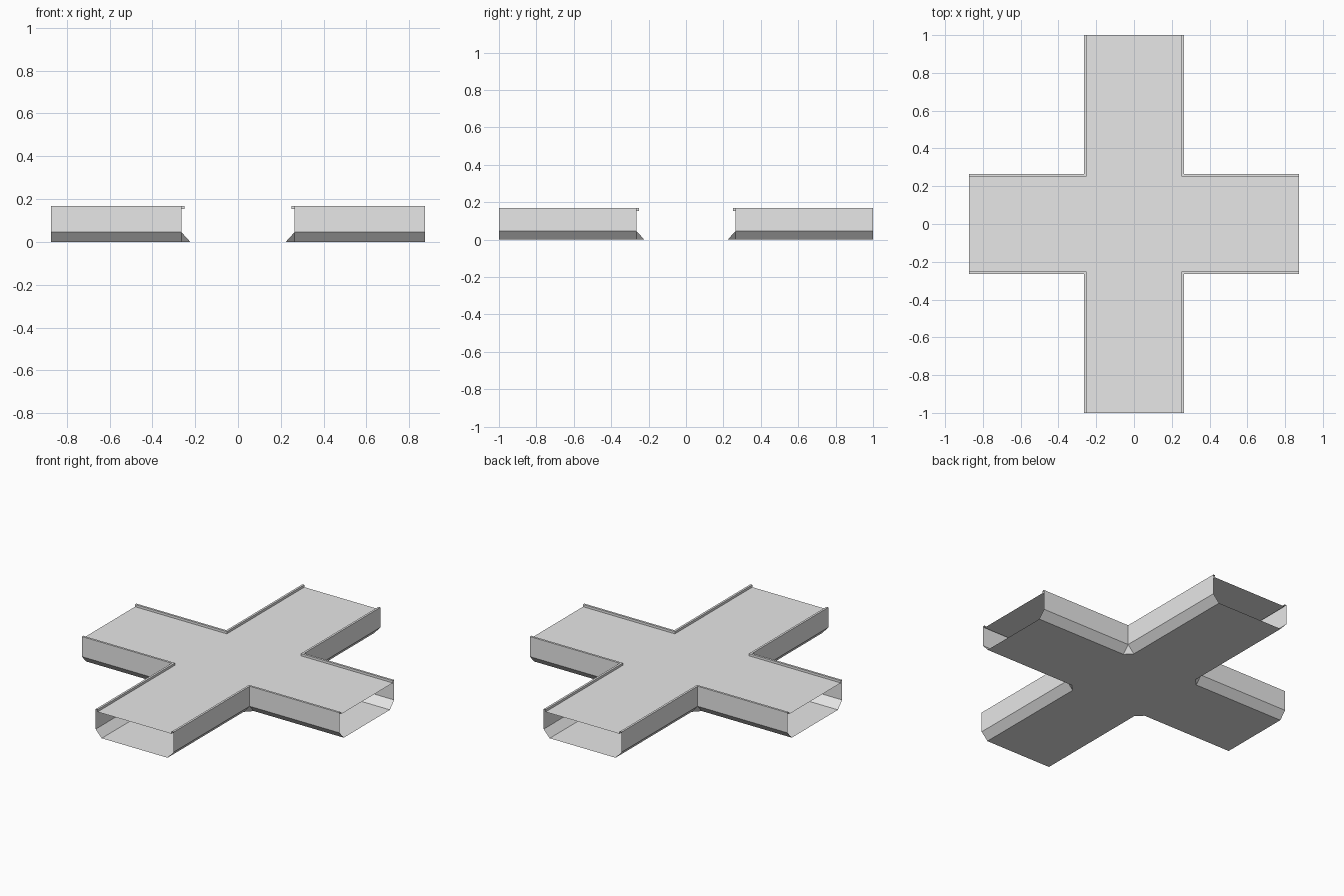
import bpy
import bmesh

cube = bpy.data.objects.get("Cube")
if cube:
    bpy.data.objects.remove(cube, do_unlink=True)

END_X, END_Y = 0.873, 1.0      # arm lengths from the centre
WALL, CURB, BASE = 0.264, 0.251, 0.223   # half widths of the arms
Z_CHAMFER, Z_DECK, Z_TOP = 0.045, 0.154, 0.168

# Quadrants in counter-clockwise order
QUADRANTS = [(1, 1), (-1, 1), (-1, -1), (1, -1)]

grey = bpy.data.materials.new("light_grey")
grey.use_nodes = True
colour = (0.8, 0.8, 0.8, 1.0)
grey.diffuse_color = colour
grey.node_tree.nodes["Principled BSDF"].inputs["Base Color"].default_value = colour


def edge_path(width, z, cut=None):
    """Edge of one quadrant, from the x arm end to the y arm end."""
    corner = [(width, width)] if cut is None else [(cut, width), (width, cut)]
    return [(x, y, z) for x, y in [(END_X, width)] + corner + [(width, END_Y)]]


def make_object(name, polygons):
    bm = bmesh.new()
    for poly in polygons:
        bm.faces.new([bm.verts.new(p) for p in poly])
    bmesh.ops.remove_doubles(bm, verts=bm.verts, dist=0.0001)
    mesh = bpy.data.meshes.new(name)
    bm.to_mesh(mesh)
    bm.free()
    mesh.materials.append(grey)
    obj = bpy.data.objects.new(name, mesh)
    bpy.context.collection.objects.link(obj)
    return obj


def mirrored(polygons):
    """Repeat polygons in all four quadrants, keeping normals outward."""
    result = []
    for sx, sy in QUADRANTS:
        for poly in polygons:
            pts = [(x * sx, y * sy, z) for x, y, z in poly]
            result.append(pts if sx * sy > 0 else pts[::-1])
    return result


def strip(low, high):
    return [(low[i], low[i + 1], high[i + 1], high[i]) for i in range(len(low) - 1)]


def slab(path, up):
    """Arms and crossing of a flat cross, bounded by the given edge path."""
    ring = [p for quad in mirrored([path]) for p in quad]
    return [ring if up else ring[::-1]]


# Edges from the floor up to the deck
floor_edge = edge_path(BASE, 0, cut=WALL)
chamfer_edge = edge_path(WALL, Z_CHAMFER)
wall_edge = edge_path(WALL, Z_TOP)
curb_edge = edge_path(CURB, Z_TOP)
deck_edge = edge_path(CURB, Z_DECK)

# Sloping lower sides, with a triangle filling each inner corner
f, c = floor_edge, chamfer_edge
chamfer = [(f[0], f[1], c[1], c[0]), (f[1], f[2], c[1]), (f[2], f[3], c[2], c[1])]

make_object("floor", slab(floor_edge, False))
make_object("sloping_sides", mirrored(chamfer))
make_object("side_walls", mirrored(strip(chamfer_edge, wall_edge)))
make_object("curbs", mirrored(strip(wall_edge, curb_edge) + strip(curb_edge, deck_edge)))
make_object("deck", slab(deck_edge, True))
